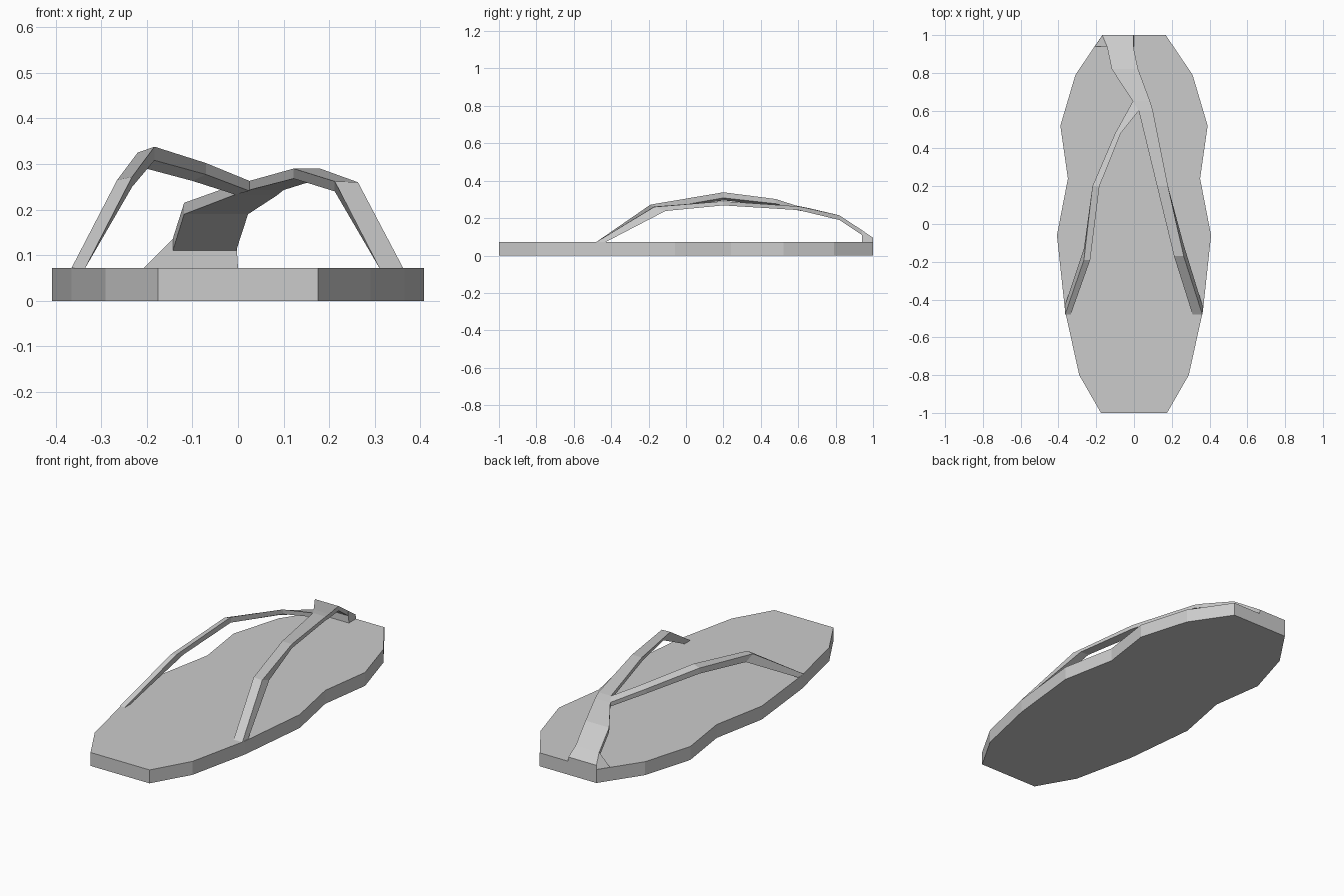
import bpy, bmesh

if "Cube" in bpy.data.objects:
    bpy.data.objects.remove(bpy.data.objects["Cube"])

SOLE_TOP = 0.072


def finish(name, bm):
    bmesh.ops.recalc_face_normals(bm, faces=bm.faces)
    mesh = bpy.data.meshes.new(name)
    bm.to_mesh(mesh)
    bm.free()
    ob = bpy.data.objects.new(name, mesh)
    bpy.context.collection.objects.link(ob)
    return ob


def loft(name, rings):
    """Skin a chain of four-cornered cross-sections and cap both ends."""
    bm = bmesh.new()
    loops = [[bm.verts.new(p) for p in ring] for ring in rings]
    for a, b in zip(loops, loops[1:]):
        for i in range(4):
            j = (i + 1) % 4
            bm.faces.new((a[i], a[j], b[j], b[i]))
    bm.faces.new(loops[0])
    bm.faces.new(loops[-1])
    finish(name, bm)


def band(left, right, dy, dz):
    """Cross-section from two top edge points and an offset to the underside."""
    (lx, ly, lz), (rx, ry, rz) = left, right
    return [left, right, (rx, ry + dy, rz + dz), (lx, ly + dy, lz + dz)]


# Sole: mirrored half outline, extruded upward
half = [(0.175, -1), (0.29, -0.8), (0.365, -0.46), (0.408, -0.06),
        (0.35, 0.24), (0.39, 0.52), (0.31, 0.79), (0.168, 1)]
outline = half + [(-x, y) for x, y in reversed(half)]
bm = bmesh.new()
base = bm.faces.new([bm.verts.new((x, y, 0)) for x, y in outline])
top = bmesh.ops.extrude_face_region(bm, geom=[base])
bmesh.ops.translate(bm, vec=(0, 0, SOLE_TOP),
                    verts=[v for v in top["geom"] if isinstance(v, bmesh.types.BMVert)])
if not any(f.normal.z < 0 and max(v.co.z for v in f.verts) == 0 for f in bm.faces):
    if base.is_valid and all(len(e.link_faces) == 1 for e in base.edges):
        bm.faces.remove(base)
bmesh.ops.holes_fill(bm, edges=[e for e in bm.edges if len(e.link_faces) == 1], sides=0)
finish("sole", bm)

# Left strap: rises from the side and joins the main strap
loft("left_strap", [
    band((-0.365, -0.48, SOLE_TOP), (-0.335, -0.48, SOLE_TOP), 0.05, 0),
    band((-0.265, -0.19, 0.265), (-0.232, -0.19, 0.272), 0.06, -0.022),
    band((-0.22, 0.2, 0.325), (-0.183, 0.2, 0.338), 0, -0.03),
    band((-0.10, 0.48, 0.288), (-0.07, 0.48, 0.302), 0, -0.025),
    band((-0.006, 0.65, 0.255), (0.025, 0.6, 0.263), 0, -0.022),
])

# Main strap: right side through to the toe
loft("right_strap", [
    band((0.31, -0.48, SOLE_TOP), (0.362, -0.48, SOLE_TOP), 0.05, 0),
    band((0.212, -0.17, 0.262), (0.263, -0.17, 0.26), 0.06, -0.022),
    band((0.122, 0.2, 0.29), (0.18, 0.2, 0.29), 0, -0.022),
    band((0.025, 0.6, 0.263), (0.10, 0.6, 0.263), 0, -0.02),
    band((-0.006, 0.65, 0.255), (0.085, 0.65, 0.253), 0, -0.022),
    band((-0.118, 0.82, 0.215), (0.022, 0.82, 0.215), 0, -0.025),
    band((-0.143, 0.94, 0.136), (-0.004, 0.94, 0.136), 0, -0.026),
])

# Toe anchor: wedge fixing the strap to the sole
loft("toe_anchor", [
    [(-0.143, 0.94, 0.136), (-0.004, 0.94, 0.136),
     (0, 0.94, SOLE_TOP), (-0.207, 0.94, SOLE_TOP)],
    [(-0.168, 1, 0.095), (-0.002, 1, 0.095),
     (0, 1, SOLE_TOP), (-0.168, 1, SOLE_TOP)],
])
